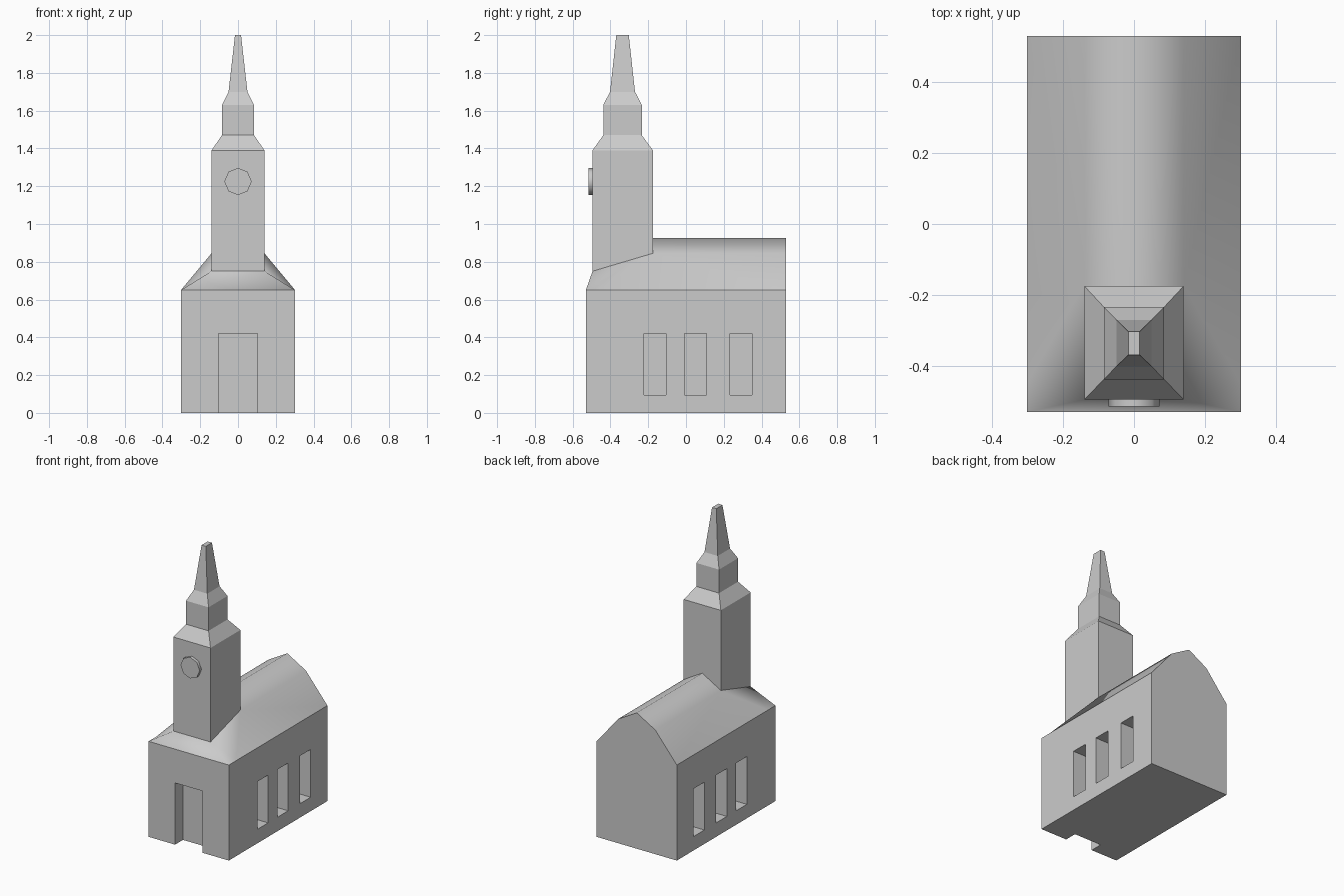
import bpy, bmesh, math
from mathutils import Matrix

if "Cube" in bpy.data.objects:
    bpy.data.objects.remove(bpy.data.objects["Cube"], do_unlink=True)

stone = bpy.data.materials.new("stone_grey")
stone.use_nodes = True
GREY = (0.6, 0.6, 0.6, 1)
stone.diffuse_color = GREY
stone.node_tree.nodes["Principled BSDF"].inputs["Base Color"].default_value = GREY


def finish(name, bm):
    """Weld, orient and link a bmesh as a named object."""
    bmesh.ops.remove_doubles(bm, verts=bm.verts[:], dist=1e-4)
    bmesh.ops.recalc_face_normals(bm, faces=bm.faces[:])
    mesh = bpy.data.meshes.new(name)
    bm.to_mesh(mesh)
    bm.free()
    mesh.materials.append(stone)
    ob = bpy.data.objects.new(name, mesh)
    bpy.context.scene.collection.objects.link(ob)
    return ob


def add_face(bm, points, smooth=False):
    face = bm.faces.new([bm.verts.new(p) for p in points])
    face.smooth = smooth


def box(name, lo, hi):
    bm = bmesh.new()
    bmesh.ops.create_cube(bm, size=1)
    for v in bm.verts:
        v.co = [(a + b) / 2 + c * (b - a) for a, b, c in zip(lo, hi, v.co)]
    return finish(name, bm)


# Main dimensions
W, D, EAVE = 0.302, 0.53, 0.65
KNEE_X, KNEE_Z, RIDGE = 0.14, 0.845, 0.925
T_FRONT, T_BACK, T_SEAT = -0.495, -0.175, 0.75
HIP_Y = -0.45

# Hall: walls, curved gambrel roof, and the hip that meets the tower
bm = bmesh.new()
corner, eave, knee, seat, hip = {}, {}, {}, {}, {}
for s in (-1, 1):
    corner[s] = (s * W, -D, EAVE)
    eave[s] = (s * W, D, EAVE)
    hip[s] = (s * W, HIP_Y, EAVE)
    knee[s] = (s * KNEE_X, T_BACK, KNEE_Z)
    seat[s] = (s * KNEE_X, T_FRONT, T_SEAT)
    gable_knee = (s * KNEE_X, D, KNEE_Z)
    add_face(bm, [(s * W, -D, 0), (s * W, D, 0), eave[s], hip[s], corner[s]])
    add_face(bm, [eave[s], gable_knee, knee[s], hip[s]], True)
    add_face(bm, [hip[s], knee[s], seat[s]], True)
    add_face(bm, [hip[s], seat[s], corner[s]], True)
    add_face(bm, [gable_knee, (0, D, RIDGE), (0, T_BACK, RIDGE), knee[s]], True)
add_face(bm, [corner[-1], corner[1], seat[1], seat[-1]], True)
add_face(bm, [seat[-1], seat[1], knee[1], knee[-1]])
add_face(bm, [knee[-1], knee[1], (0, T_BACK, RIDGE)])
add_face(bm, [(-W, -D, 0), (W, -D, 0), corner[1], corner[-1]])
add_face(bm, [(-W, -D, 0), (W, -D, 0), (W, D, 0), (-W, D, 0)])
add_face(bm, [(-W, D, 0), (W, D, 0), eave[1], (KNEE_X, D, KNEE_Z),
              (0, D, RIDGE), (-KNEE_X, D, KNEE_Z), eave[-1]])
hall = finish("hall", bm)

# Door and window recesses
cutters = [box("door_cutter", (-0.103, -D - 0.1, -0.1), (0.103, -D + 0.085, 0.42))]
for s in (-1, 1):
    for y in (-0.165, 0.05, 0.292):
        xs = sorted((s * (W - 0.1), s * (W + 0.1)))
        cutters.append(box("window_cutter", (xs[0], y - 0.058, 0.095),
                           (xs[1], y + 0.058, 0.42)))
bpy.context.view_layer.objects.active = hall
for cutter in cutters:
    cutter.hide_render = True
    mod = hall.modifiers.new("recess", "BOOLEAN")
    mod.operation = "DIFFERENCE"
    mod.solver = "EXACT"
    mod.object = cutter
    bpy.ops.object.modifier_apply(modifier=mod.name)
    bpy.data.objects.remove(cutter, do_unlink=True)

# Tower and spire: stacked rectangles (half width, front, back, height)
levels = [
    (KNEE_X, T_FRONT, T_BACK, 0.7),
    (KNEE_X, T_FRONT, T_BACK, 1.39),
    (0.085, -0.438, -0.234, 1.47),
    (0.085, -0.438, -0.234, 1.63),
    (0.05, -0.402, -0.27, 1.7),
    (0.016, -0.369, -0.303, 2.0),
]
rings = [[(-w, f, z), (w, f, z), (w, b, z), (-w, b, z)] for w, f, b, z in levels]
bm = bmesh.new()
for low, high in zip(rings, rings[1:]):
    for i in range(4):
        j = (i + 1) % 4
        add_face(bm, [low[i], low[j], high[j], high[i]])
add_face(bm, rings[0])
add_face(bm, rings[-1])
finish("tower", bm)

# Round clock plate on the tower front
bm = bmesh.new()
bmesh.ops.create_cone(bm, cap_ends=True, segments=8, radius1=0.072, radius2=0.072,
                      depth=0.04,
                      matrix=Matrix.Translation((0, T_FRONT, 1.225))
                      @ Matrix.Rotation(math.pi / 2, 4, "X"))
for f in bm.faces:
    f.smooth = len(f.verts) == 4
finish("clock_face", bm)
